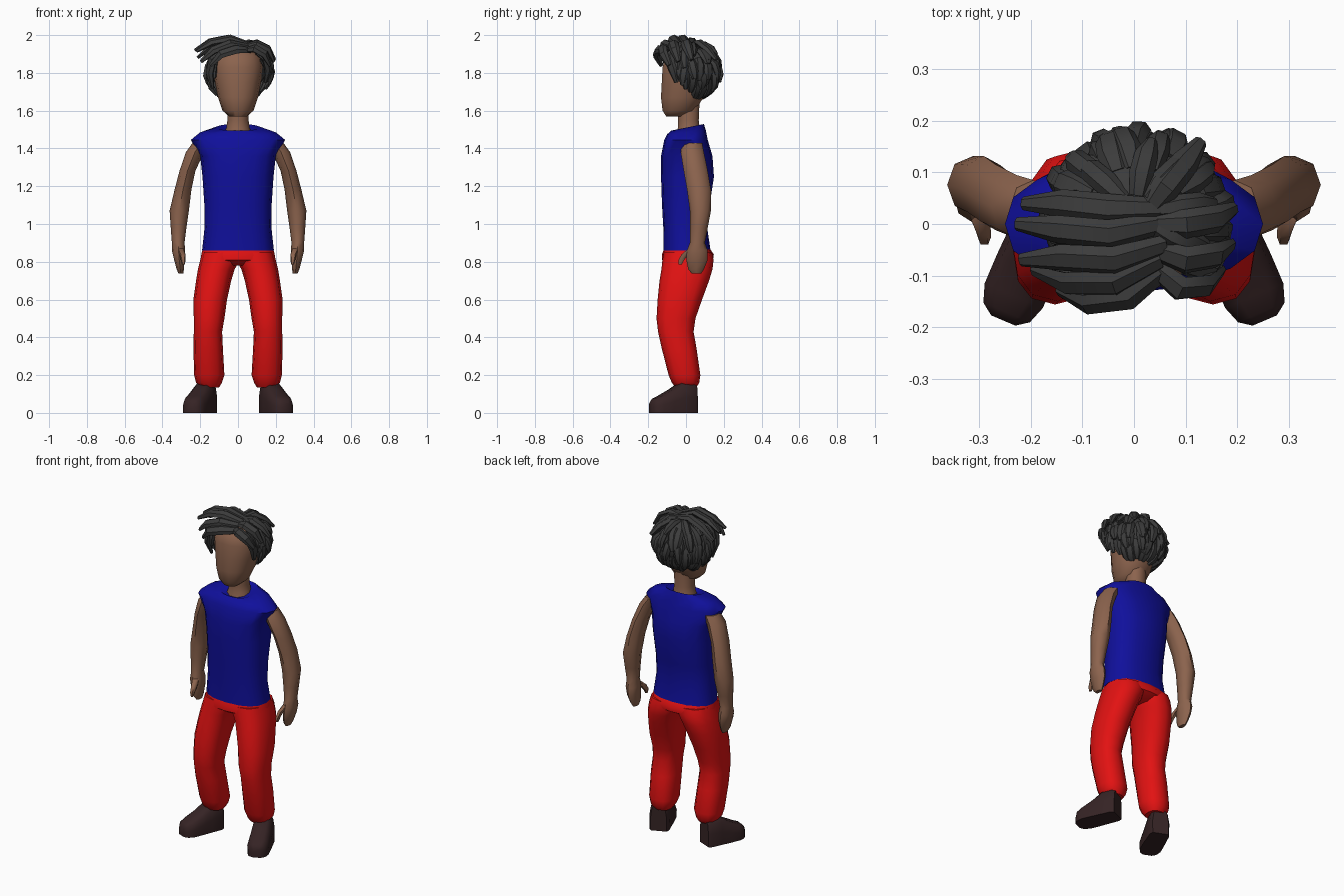
import bpy, bmesh, math, random
from mathutils import Vector

random.seed(4)


def material(name, r, g, b):
    m = bpy.data.materials.new(name)
    m.diffuse_color = (r, g, b, 1)
    return m


SKIN = material("brown skin", 0.26, 0.125, 0.075)
BLUE = material("blue cloth", 0.005, 0.005, 0.33)
RED = material("red cloth", 0.76, 0.006, 0.006)
SHOE = material("dark brown leather", 0.036, 0.017, 0.018)
HAIR = material("charcoal hair", 0.044, 0.044, 0.044)


def add_rings(bm, rings):
    """Skin a list of closed point rings and cap both ends."""
    vs = [[bm.verts.new(p) for p in ring] for ring in rings]
    n = len(vs[0])
    for a, b in zip(vs, vs[1:]):
        for i in range(n):
            bm.faces.new((a[i], a[(i + 1) % n], b[(i + 1) % n], b[i]))
    bm.faces.new(vs[0][::-1])
    bm.faces.new(vs[-1])


def finish(bm, name, mat, angle=40, mirror=False):
    bmesh.ops.recalc_face_normals(bm, faces=bm.faces)
    me = bpy.data.meshes.new(name)
    bm.to_mesh(me)
    bm.free()
    me.materials.append(mat)
    for p in me.polygons:
        p.use_smooth = True
    me.set_sharp_from_angle(angle=math.radians(angle))
    ob = bpy.data.objects.new(name, me)
    bpy.context.collection.objects.link(ob)
    if mirror:
        mod = ob.modifiers.new("Mirror", 'MIRROR')
        mod.use_mirror_merge = False
    return ob


def oval(z, x0, x1, y0, y1, slope=0, n=12, power=2.4):
    """Rounded-box ring at height z, tilted along y by slope."""
    pts = []
    for i in range(n):
        a = 2 * math.pi * i / n
        c, s = math.cos(a), math.sin(a)
        x = (x0 + x1) / 2 + (x1 - x0) / 2 * math.copysign(abs(c) ** (2 / power), c)
        y = (y0 + y1) / 2 + (y1 - y0) / 2 * math.copysign(abs(s) ** (2 / power), s)
        pts.append(Vector((x, y, z + slope * y)))
    return pts


def loft(name, mat, rows, n=12, power=2.4, mirror=False, angle=50):
    bm = bmesh.new()
    add_rings(bm, [oval(*r, n=n, power=power) for r in rows])
    return finish(bm, name, mat, angle, mirror)


# Sleeveless shirt
loft("shirt", BLUE, [
    (0.86, -.190, .190, -.120, .130), (0.98, -.177, .177, -.120, .112),
    (1.10, -.178, .178, -.127, .125), (1.25, -.188, .188, -.132, .148),
    (1.36, -.200, .200, -.132, .140), (1.445, -.250, .250, -.115, .115),
    (1.485, -.200, .200, -.100, .105, .1), (1.51, -.110, .110, -.078, .095, .2),
    (1.495, -.070, .070, -.062, .080, .25)], n=16)

# Trousers: hips plus mirrored legs with bent knees
loft("trouser_hips", RED, [
    (0.78, -.12, .12, -.08, .09), (0.81, -.198, .198, -.127, .143),
    (0.84, -.194, .194, -.127, .147), (0.87, -.186, .186, -.115, .126)], n=16)
loft("trouser_leg", RED, [
    (.135, .100, .200, -.055, .055), (.16, .085, .222, -.075, .070),
    (.20, .072, .232, -.092, .076), (.34, .080, .236, -.128, .056),
    (.43, .084, .234, -.148, .040), (.50, .072, .234, -.156, .050),
    (.60, .058, .236, -.150, .085), (.70, .036, .222, -.140, .122),
    (.76, .018, .212, -.130, .140), (.81, -.01, .200, -.125, .146),
    (.85, -.02, .190, -.118, .136)], n=12, mirror=True)

# Shoes, turned outward
bm = bmesh.new()
turn = math.radians(23)
fwd = Vector((math.sin(turn), -math.cos(turn), 0))
side = Vector((math.cos(turn), math.sin(turn), 0))
rings = []
for t, w, h in [(0, .045, .155), (.02, .056, .165), (.085, .058, .158), (.14, .060, .122),
                (.20, .060, .090), (.235, .048, .075), (.252, .025, .055)]:
    base = Vector((.155, .045, 0)) + fwd * t
    rings.append([base + side * (u * w) + Vector((0, 0, v * h)) for u, v in
                  [(-1, 0), (1, 0), (1.02, .5), (.85, .85), (.5, 1), (-.5, 1), (-.85, .85), (-1.02, .5)]])
add_rings(bm, rings)
finish(bm, "shoe", SHOE, 45, True)

# Arms with mitten hands and thumbs
loft("arm", SKIN, [
    (.738, .290, .315, .030, .080), (.76, .286, .325, .012, .095),
    (.81, .284, .338, .002, .115), (.86, .280, .350, .005, .115),
    (.90, .283, .350, .020, .100), (.98, .273, .356, .020, .115),
    (1.07, .260, .362, .020, .132), (1.18, .247, .336, .006, .132),
    (1.28, .226, .310, -.012, .115), (1.38, .180, .276, -.028, .095),
    (1.43, .150, .240, -.020, .085)], n=8, power=2.1, mirror=True)
loft("thumb", SKIN, [
    (.785, .282, .296, -.040, -.022), (.81, .277, .303, -.042, -.008),
    (.84, .278, .310, -.025, .020), (.87, .288, .325, .010, .050)], n=6, mirror=True)

# Neck and head
loft("neck", SKIN, [
    (1.46, -.080, .080, -.060, .085), (1.51, -.062, .062, -.045, .075),
    (1.55, -.056, .056, -.045, .070), (1.66, -.058, .058, -.050, .075)], n=10, power=2.1)
loft("head", SKIN, [
    (1.568, -.045, .045, -.105, -.010), (1.60, -.082, .082, -.126, .050),
    (1.67, -.106, .106, -.135, .095), (1.75, -.122, .122, -.131, .120),
    (1.83, -.134, .134, -.127, .130), (1.89, -.120, .120, -.112, .120),
    (1.93, -.070, .070, -.060, .080)], n=14, power=2.2)

# Hair base over the skull
bm = bmesh.new()
bmesh.ops.create_uvsphere(bm, u_segments=16, v_segments=10, radius=1)
for v in bm.verts:
    v.co = Vector((v.co.x * .145, .035 + v.co.y * .13, 1.82 + v.co.z * .135))
finish(bm, "hair_base", HAIR)

# Hair locks: flattened tapered tubes lying over the skull
CENTRE = Vector((0, .015, 1.80))
hair = bmesh.new()


def lock(points, width):
    pts = [Vector(p) for p in points]
    rings = []
    for i, p in enumerate(pts):
        t = (pts[min(i + 1, len(pts) - 1)] - pts[max(i - 1, 0)]).normalized()
        out = p - CENTRE
        out = (out - t * out.dot(t)).normalized()
        s = t.cross(out)
        k = (.7, 1, .95, .45)[i]
        w, h = width * k, .016 * k
        rings.append([p + s * (u * w) + out * (v * h) for u, v in
                      [(1, 0), (.5, 1), (-.5, 1), (-1, 0), (-.5, -1), (.5, -1)]])
    add_rings(hair, rings)


def scalp(az, el, scale):
    a, e = math.radians(az), math.radians(el)
    return Vector((.005 + .145 * scale * math.sin(a) * math.cos(e),
                   .02 + .135 * scale * math.cos(a) * math.cos(e),
                   1.815 + .14 * scale * math.sin(e)))


# Layered rings: start and end elevation, count, azimuth limit away from the back
for top, low, count, limit in [(75, 25, 7, 125), (50, 5, 13, 128), (25, -22, 15, 118),
                               (5, -42, 13, 100), (-20, -66, 9, 72)]:
    for i in range(count):
        az = -limit + 2 * limit * i / (count - 1) + random.uniform(-5, 5)
        drift = random.uniform(-10, 10)
        end = low + random.uniform(-7, 7)
        lift = random.uniform(1.12, 1.26)
        lock([scalp(az + drift * f, top + (end - top) * f, 1 + (lift - 1) * g)
              for f, g in [(0, 0), (.35, .55), (.7, .85), (1, 1)]], random.uniform(.023, .03))

# Fringe and crown swept away from the parting
for path in [
    [(.06, -.09, 1.92), (-.01, -.145, 1.925), (-.09, -.155, 1.90), (-.145, -.13, 1.84)],
    [(.05, -.07, 1.94), (-.04, -.115, 1.955), (-.13, -.115, 1.92), (-.195, -.09, 1.86)],
    [(.06, -.04, 1.95), (-.04, -.07, 1.982), (-.14, -.065, 1.962), (-.220, -.07, 1.915)],
    [(.05, .00, 1.95), (-.05, -.02, 1.984), (-.15, -.01, 1.965), (-.228, .00, 1.92)],
    [(.05, .03, 1.95), (-.05, .03, 1.97), (-.14, .04, 1.94), (-.215, .04, 1.88)],
    [(-.09, -.09, 1.91), (-.135, -.10, 1.87), (-.15, -.085, 1.80), (-.135, -.06, 1.72)],
    [(.04, -.085, 1.92), (.09, -.125, 1.93), (.14, -.12, 1.90), (.170, -.09, 1.84)],
    [(.04, -.05, 1.94), (.10, -.07, 1.955), (.16, -.06, 1.925), (.190, -.04, 1.86)],
    [(.04, .00, 1.95), (.10, .00, 1.96), (.16, .01, 1.93), (.195, .03, 1.87)],
    [(.10, -.08, 1.91), (.145, -.09, 1.88), (.16, -.07, 1.82), (.145, -.05, 1.75)],
    [(.03, .03, 1.95), (.06, .07, 1.96), (.10, .12, 1.92), (.130, .16, 1.87)],
]:
    lock(path, .029)
finish(hair, "hair_locks", HAIR, 40)
